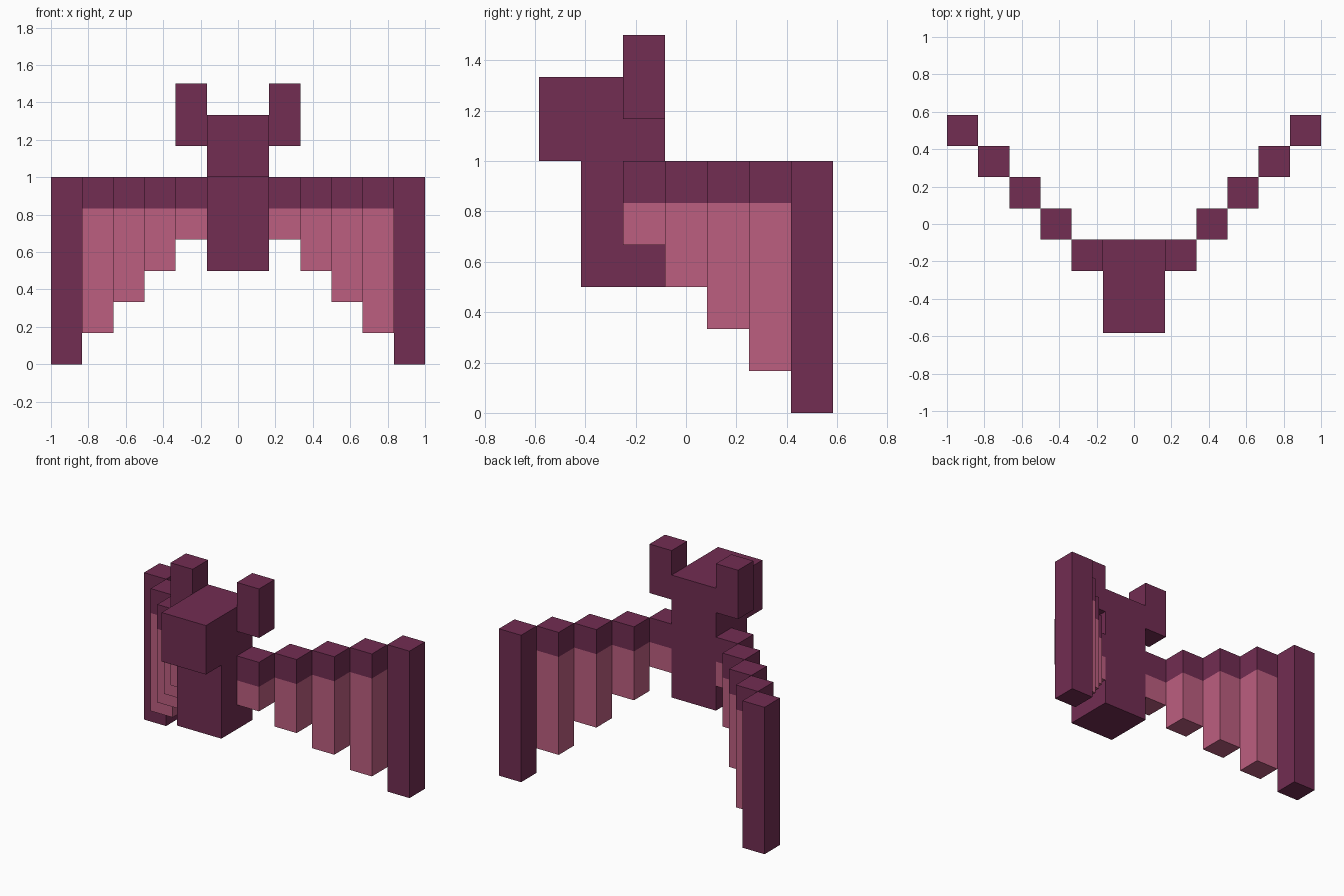
import bpy
import bmesh

if "Cube" in bpy.data.objects:
    bpy.data.objects.remove(bpy.data.objects["Cube"])

U = 1 / 6  # one block


def material(name, color):
    m = bpy.data.materials.new(name)
    m.diffuse_color = (*color, 1)
    m.use_nodes = True
    m.node_tree.nodes["Principled BSDF"].inputs["Base Color"].default_value = m.diffuse_color
    return m


PLUM = material("plum", (0.168, 0.026, 0.085))
PINK = material("pink", (0.503, 0.112, 0.216))


def prism(name, profile, x0, x1, split_z=None):
    """Extrude a (y, z) profile from x0 to x1, in blocks; faces below split_z turn pink."""
    bm = bmesh.new()
    face = bm.faces.new([bm.verts.new((x0 * U, y * U, z * U)) for y, z in profile])
    ext = bmesh.ops.extrude_face_region(bm, geom=[face], use_keep_orig=True)
    verts = [v for v in ext["geom"] if isinstance(v, bmesh.types.BMVert)]
    bmesh.ops.translate(bm, verts=verts, vec=((x1 - x0) * U, 0, 0))
    if split_z is not None:
        bmesh.ops.bisect_plane(bm, geom=bm.verts[:] + bm.edges[:] + bm.faces[:],
                               plane_co=(0, 0, split_z * U), plane_no=(0, 0, 1))
        for f in bm.faces:
            f.material_index = int(f.calc_center_median().z < split_z * U - 1e-4)
    bmesh.ops.recalc_face_normals(bm, faces=bm.faces[:])
    mesh = bpy.data.meshes.new(name)
    mesh.materials.append(PLUM)
    mesh.materials.append(PINK)
    bm.to_mesh(mesh)
    bm.free()
    obj = bpy.data.objects.new(name, mesh)
    bpy.context.collection.objects.link(obj)
    return obj


def rect(y0, y1, z0, z1):
    return [(y0, z0), (y1, z0), (y1, z1), (y0, z1)]


# Torso and overhanging head share one side profile
prism("body_and_head",
      [(-0.5, 3), (-0.5, 8), (-3.5, 8), (-3.5, 6), (-2.5, 6), (-2.5, 3)], -1, 1)

for side, s in (("right", 1), ("left", -1)):
    # Ear
    prism(f"{side}_ear", rect(-1.5, -0.5, 7, 9), s, 2 * s)
    # Wing: pillars stepping outwards and back, each longer than the last
    for i in range(4):
        prism(f"{side}_wing_membrane_{i + 1}", rect(i - 1.5, i - 0.5, 4 - i, 6),
              s * (1 + i), s * (2 + i), split_z=5)
    prism(f"{side}_wing_tip", rect(2.5, 3.5, 0, 6), 5 * s, 6 * s)
